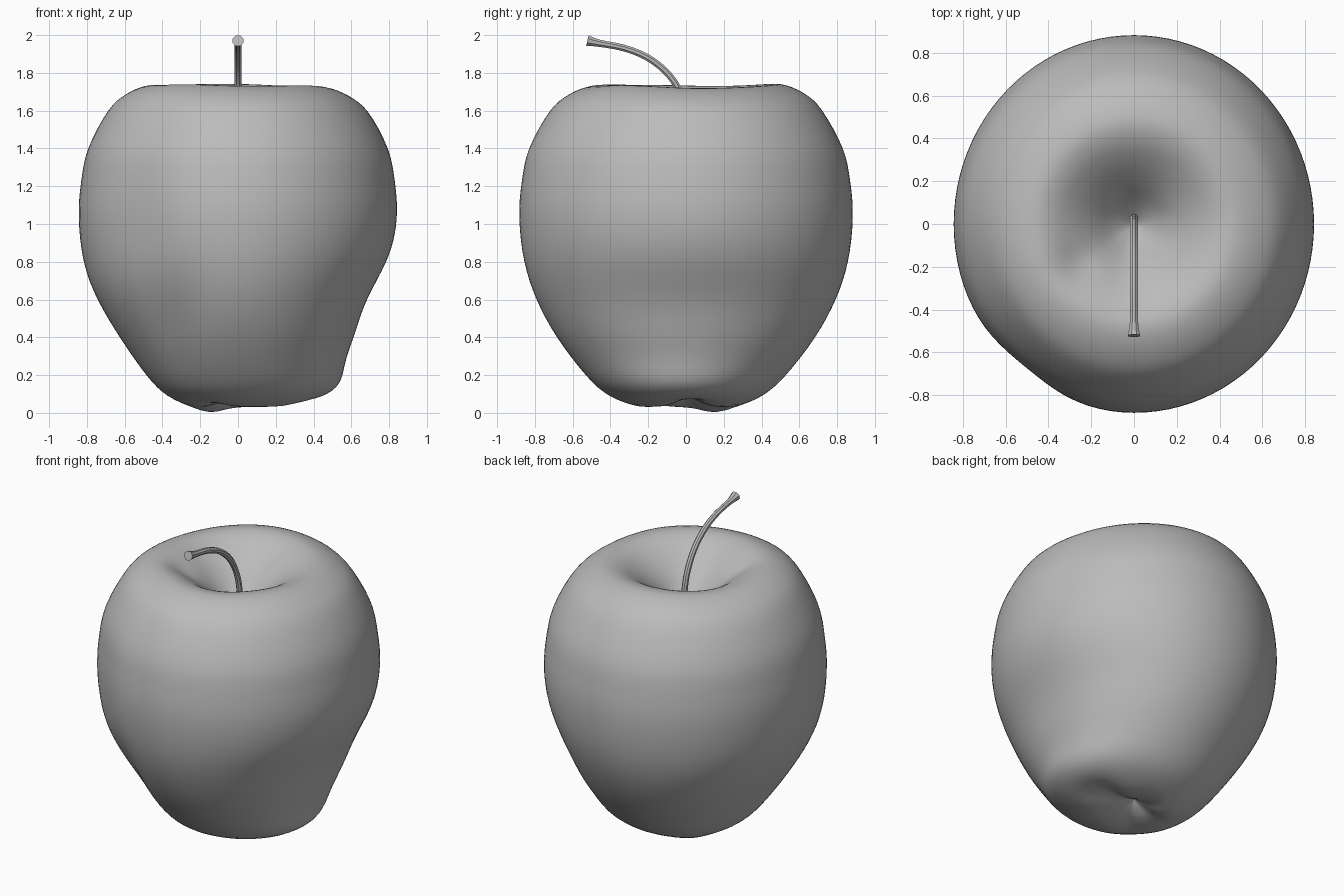
import bpy
import bmesh
import math
from mathutils import Vector

cube = bpy.data.objects.get("Cube")
if cube:
    bpy.data.objects.remove(cube, do_unlink=True)


def make_material(name, rgb):
    mat = bpy.data.materials.new(name)
    mat.use_nodes = True
    mat.diffuse_color = (*rgb, 1)
    mat.node_tree.nodes["Principled BSDF"].inputs["Base Color"].default_value = (*rgb, 1)
    return mat


def smooth_path(points, steps):
    """Catmull-Rom curve through the points."""
    pts = [Vector(p) for p in points]
    pts = [2 * pts[0] - pts[1]] + pts + [2 * pts[-1] - pts[-2]]
    out = []
    for a, b, c, d in zip(pts, pts[1:], pts[2:], pts[3:]):
        for i in range(steps):
            t = i / steps
            out.append(0.5 * (2 * b + (c - a) * t + (2 * a - 5 * b + 4 * c - d) * t * t
                              + (3 * b - a - 3 * c + d) * t ** 3))
    return out + [pts[-2]]


def bell(value, centre, width):
    return math.exp(-((value - centre) / width) ** 2)


def around(angle, degrees, width):
    """Bell falloff around a compass direction."""
    diff = (math.degrees(angle) - degrees + 180) % 360 - 180
    return bell(diff, 0, width)


def skin(name, rings, material, angle, cap):
    """Join rings of points into a closed tube."""
    bm = bmesh.new()
    loops = [[bm.verts.new(p) for p in ring] for ring in rings]
    n = len(loops[0])
    for low, high in zip(loops, loops[1:]):
        for i in range(n):
            j = (i + 1) % n
            bm.faces.new((low[i], low[j], high[j], high[i]))
    if cap:
        bm.faces.new(loops[0][::-1])
        bm.faces.new(loops[-1])
    bmesh.ops.remove_doubles(bm, verts=bm.verts, dist=0.0001)
    bmesh.ops.recalc_face_normals(bm, faces=bm.faces)
    mesh = bpy.data.meshes.new(name)
    bm.to_mesh(mesh)
    bm.free()
    mesh.materials.append(material)
    obj = bpy.data.objects.new(name, mesh)
    bpy.context.collection.objects.link(obj)
    bpy.ops.object.select_all(action="DESELECT")
    obj.select_set(True)
    bpy.context.view_layer.objects.active = obj
    bpy.ops.object.shade_smooth_by_angle(angle=math.radians(angle))
    return obj


# Fruit: turned profile (radius, height) from the base dimple to the stem dimple
profile = [(0, .12), (.06, .08), (.14, .045), (.25, .035), (.4, .09), (.53, .2),
           (.69, .4), (.8, .6), (.86, .8), (.883, 1.03), (.87, 1.22), (.83, 1.4),
           (.72, 1.6), (.62, 1.69), (.5, 1.735), (.4, 1.72), (.3, 1.66),
           (.2, 1.57), (.1, 1.46), (0, 1.37)]


def fruit_point(r, z, a):
    fade = min(1, r / 0.25)
    swell = 0
    # flatter lower flank and fuller foot on the left
    swell -= 0.085 * bell(z, .58, .25) * around(a, 0, 55)
    swell += 0.085 * bell(z, .12, .13) * around(a, -5, 50)
    # slimmer right flank and the slanting groove at the front
    swell -= 0.035 * bell(z, .4, .3) * around(a, 180, 60)
    swell -= 0.04 * bell(z, .5, .28) * around(a, 238 + 25 * (z - .5), 16)
    swell -= 0.03 * bell(z, 1.0, .4) * around(a, 232, 16)
    radius = r + swell * fade
    # lobes and folds at the base
    foot = bell(z, 0.03, .1)
    lift = foot * bell(r, .2, .14) * (0.045 * around(a, 5, 22) + 0.02 * around(a, 235, 22)
                                      - 0.028 * around(a, 135, 32))
    # uneven rim around the stem dimple
    rim = bell(z, 1.72, .12)
    lift += rim * fade * (0.006 * math.cos(3 * a + 1) - 0.02 * around(a, 0, 35)
                          - 0.03 * bell(r, .33, .12) * around(a, 215, 18))
    return (radius * math.cos(a) * 0.955, radius * math.sin(a), z + lift)


SIDES = 96
rings = [[fruit_point(max(p[0], 0), p[1], math.tau * i / SIDES) for i in range(SIDES)]
         for p in smooth_path([(r, z, 0) for r, z in profile], 4)]
grey = make_material("fruit grey", (.5, .5, .5))
skin("fruit_body", rings, grey, 60, False)

# Stem: tapered tube bending forward, flared at the tip
stem_path = smooth_path([(0, .03, 1.36), (0, .01, 1.58), (0, -.04, 1.715), (0, -.11, 1.81),
                         (0, -.21, 1.885), (0, -.33, 1.932), (0, -.46, 1.957),
                         (0, -.522, 1.971)], 3)
stem_rings = []
for i, p in enumerate(stem_path):
    before, after = stem_path[max(i - 1, 0)], stem_path[min(i + 1, len(stem_path) - 1)]
    along = (after - before).normalized()
    side = Vector((1, 0, 0))
    up = along.cross(side)
    t = i / (len(stem_path) - 1)
    radius = 0.019 + 0.012 * max(0, (t - .8) / .2) ** 1.5
    stem_rings.append([p + radius * (side * math.cos(a) + up * math.sin(a))
                       for a in (math.tau * (k + .5) / 8 for k in range(8))])
skin("stem", stem_rings, grey, 30, True)
